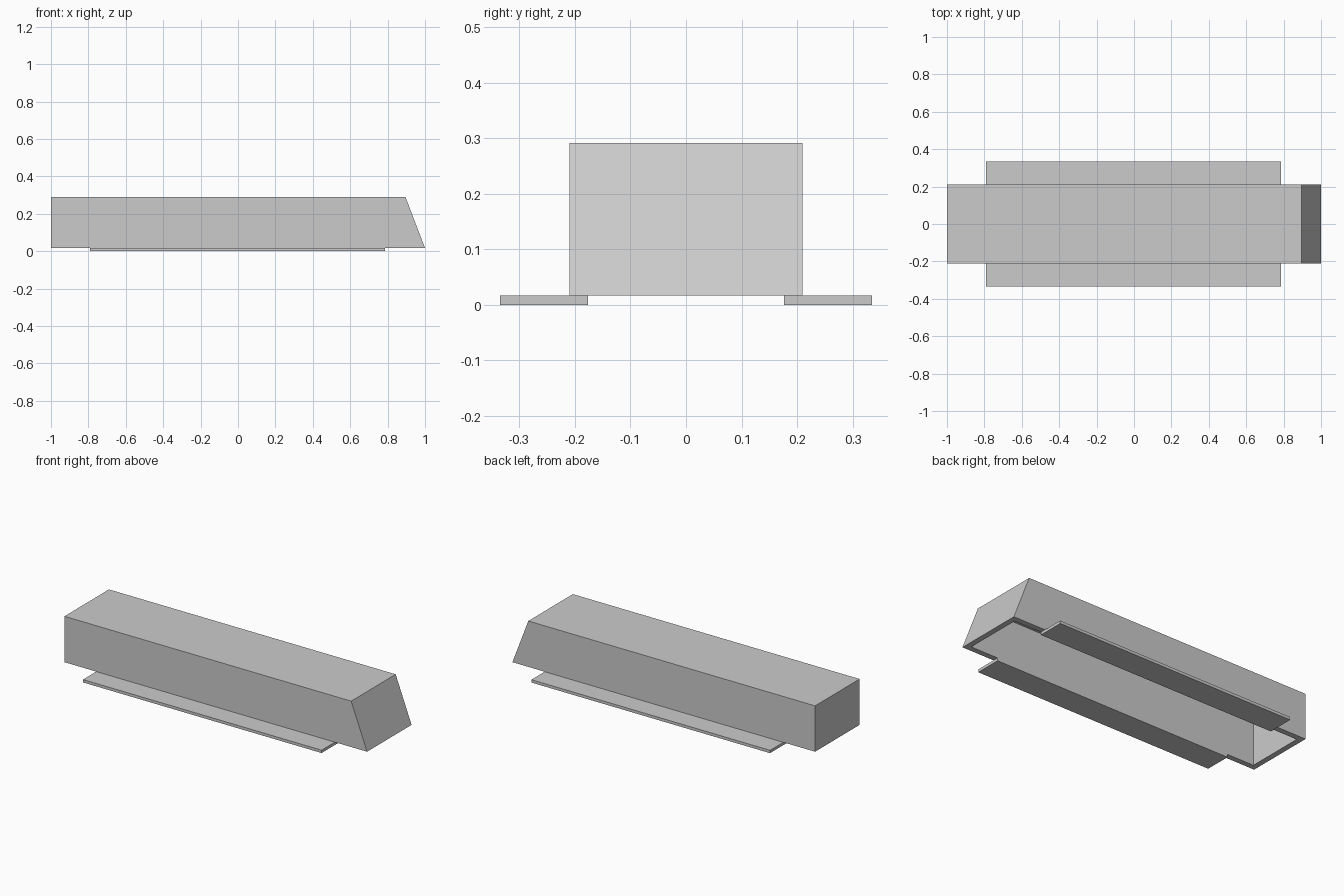
import bpy
import bmesh

cube = bpy.data.objects.get("Cube")
if cube:
    bpy.data.objects.remove(cube, do_unlink=True)

grey = bpy.data.materials.new("plain grey")
grey.use_nodes = True
grey.diffuse_color = (0.6, 0.6, 0.6, 1)
grey.node_tree.nodes["Principled BSDF"].inputs["Base Color"].default_value = (0.6, 0.6, 0.6, 1)

WALL, BASE, TOP, HALF_WIDTH = 0.033, 0.017, 0.291, 0.21
CEILING = TOP - 0.016


def loft(name, rings):
    """Join rectangular rings (x0, x1, y0, y1, z) and cap both ends."""
    bm = bmesh.new()
    loops = []
    for x0, x1, y0, y1, z in rings:
        corners = ((x0, y0), (x1, y0), (x1, y1), (x0, y1))
        loops.append([bm.verts.new((x, y, z)) for x, y in corners])
    for a, b in zip(loops, loops[1:]):
        for i in range(4):
            j = (i + 1) % 4
            bm.faces.new((a[i], a[j], b[j], b[i]))
    bm.faces.new(loops[0])
    bm.faces.new(loops[-1])
    bmesh.ops.recalc_face_normals(bm, faces=bm.faces)
    mesh = bpy.data.meshes.new(name)
    bm.to_mesh(mesh)
    bm.free()
    mesh.materials.append(grey)
    obj = bpy.data.objects.new(name, mesh)
    bpy.context.collection.objects.link(obj)
    return obj


def housing_ring(z, inset):
    """Housing outline at a height, with the right end sloping inwards."""
    end = 1 - 0.105 * (z - BASE) / (TOP - BASE)
    w = HALF_WIDTH - inset
    return (-1 + inset, end - inset, -w, w, z)


# Hollow housing, open underneath
loft("housing", [housing_ring(TOP, 0), housing_ring(BASE, 0),
                 housing_ring(BASE, WALL), housing_ring(CEILING, WALL)])

# Mounting flanges under the long walls
for name, side in (("front_flange", -1), ("back_flange", 1)):
    y0, y1 = sorted((side * (HALF_WIDTH - WALL), side * 0.335))
    loft(name, [(-0.79, 0.787, y0, y1, z) for z in (0, BASE)])
